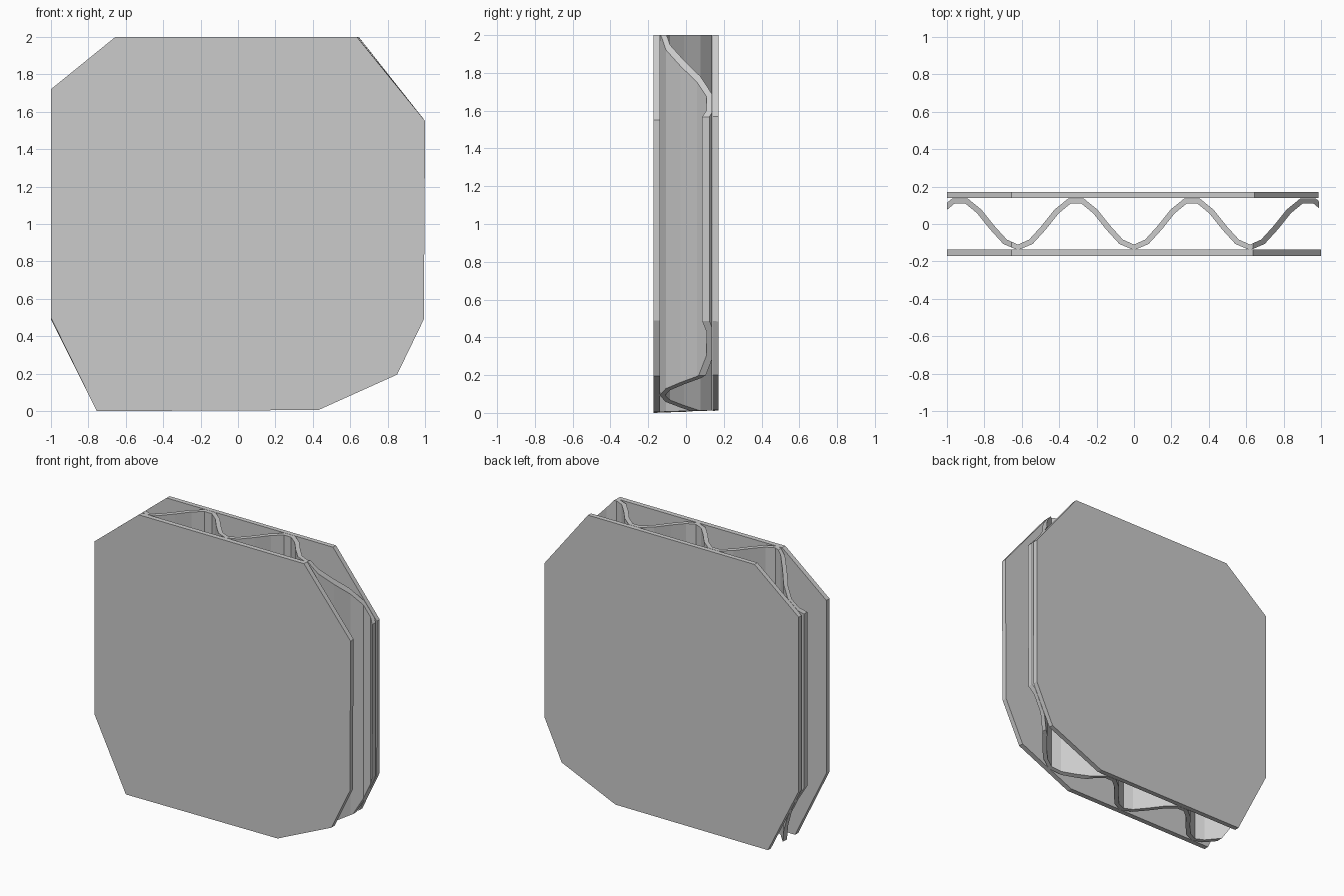
import bpy, math

if "Cube" in bpy.data.objects:
    bpy.data.objects.remove(bpy.data.objects["Cube"])

# Board outline (x, z) on the front and back faces; the cut edge leans slightly
FRONT = [(-0.655, 2), (0.635, 2), (1.0, 1.55), (0.993, 0.49), (0.85, 0.195),
         (0.43, 0.006), (-0.755, 0), (-1, 0.50), (-1, 1.72)]
BACK = [(-0.655, 2), (0.645, 2), (0.985, 1.57), (0.985, 0.485), (0.85, 0.2),
        (0.43, 0.015), (-0.76, 0.012), (-1, 0.49), (-1, 1.72)]
Y0, Y1 = -0.172, 0.172


def loft(name, a, b):
    """Closed solid between two matching rings of 3D points."""
    n = len(a)
    faces = [tuple(range(n)), tuple(range(2 * n - 1, n - 1, -1))]
    faces += [(i, i + n, (i + 1) % n + n, (i + 1) % n) for i in range(n)]
    me = bpy.data.meshes.new(name)
    me.from_pydata(a + b, [], faces)
    ob = bpy.data.objects.new(name, me)
    bpy.context.collection.objects.link(ob)
    bpy.context.view_layer.objects.active = ob
    bpy.ops.object.select_all(action='DESELECT')
    ob.select_set(True)
    bpy.ops.object.mode_set(mode='EDIT')
    bpy.ops.mesh.select_all(action='SELECT')
    bpy.ops.mesh.normals_make_consistent(inside=False)
    bpy.ops.object.mode_set(mode='OBJECT')
    return ob


def ring(y):
    t = (y - Y0) / (Y1 - Y0)
    return [(p[0] + (q[0] - p[0]) * t, y, p[1] + (q[1] - p[1]) * t)
            for p, q in zip(FRONT, BACK)]


# Flat liner sheets
loft("front_sheet", ring(Y0), ring(-0.137))
loft("back_sheet", ring(0.139), ring(Y1))

# Wavy core sheet: nine flat segments per wave
PITCH, AMP, HALF = 0.62, 0.128, 0.015
upper, lower = [], []
for k in range(-16, 17):
    a = 2 * math.pi * k / 9
    x, y = PITCH * k / 9, 0.003 - AMP * math.cos(a)
    slope = AMP * math.sin(a) * 2 * math.pi / PITCH
    d = math.hypot(1, slope)
    nx, ny = -slope / d * HALF, HALF / d
    upper.append((x + nx, y + ny))
    lower.append((x - nx, y - ny))
profile = upper + lower[::-1]
core = loft("corrugated_core", [(x, y, -0.1) for x, y in profile],
            [(x, y, 2.1) for x, y in profile])

# Trim the core to the outline
cutter = loft("outline_cutter", ring(Y0), ring(Y1))
cutter.hide_render = True
mod = core.modifiers.new("trim", 'BOOLEAN')
mod.operation, mod.solver, mod.object = 'INTERSECT', 'EXACT', cutter
bpy.context.view_layer.objects.active = core
bpy.ops.object.modifier_apply(modifier="trim")
bpy.data.objects.remove(cutter)
